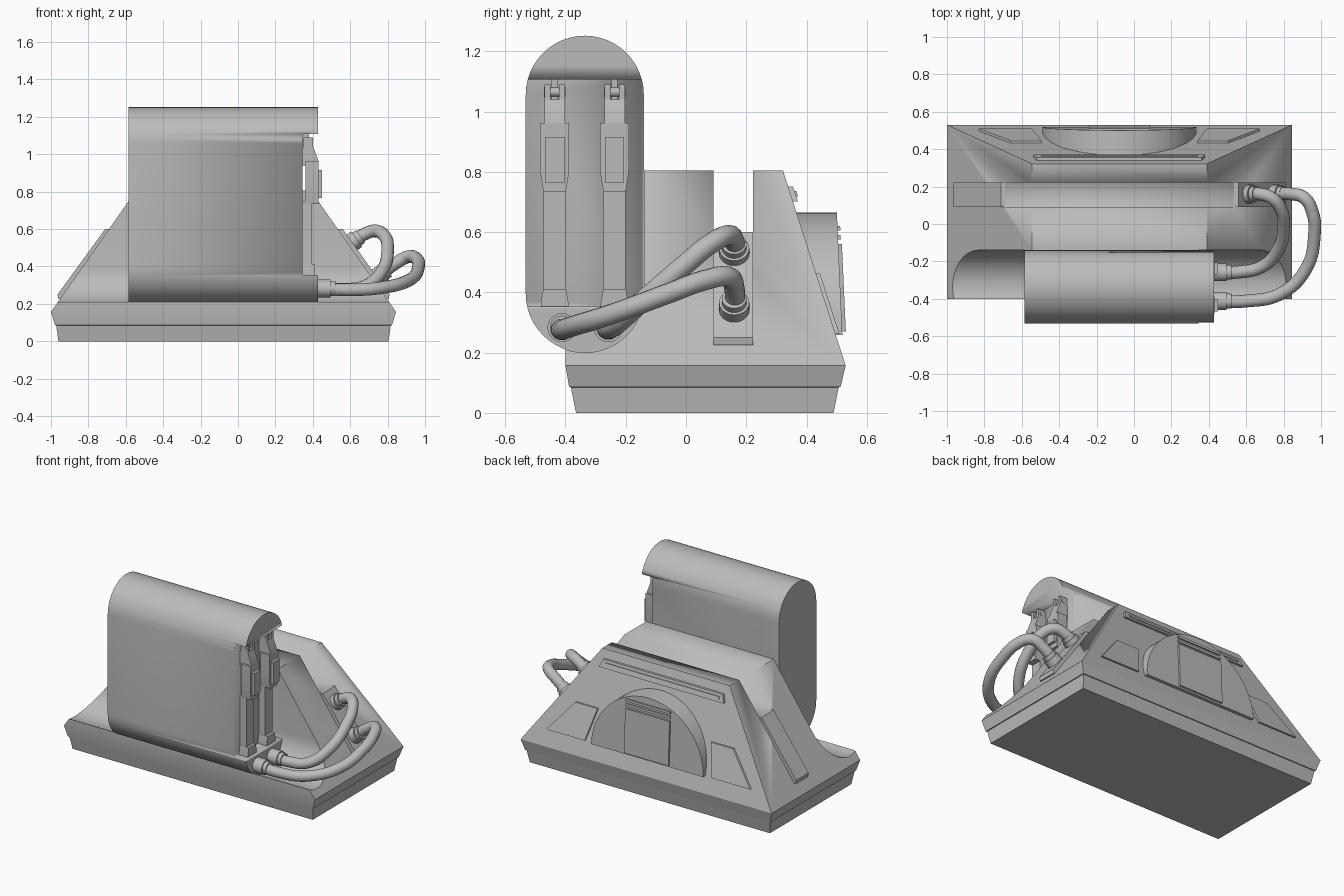
import bpy, bmesh, math
from mathutils import Vector

old = bpy.data.objects.get("Cube")
if old:
    bpy.data.objects.remove(old)

grey = bpy.data.materials.new("plain_grey")
grey.use_nodes = True
grey.diffuse_color = (0.5, 0.5, 0.5, 1)
grey.node_tree.nodes["Principled BSDF"].inputs["Base Color"].default_value = (0.5, 0.5, 0.5, 1)


def select(ob):
    bpy.ops.object.select_all(action='DESELECT')
    ob.select_set(True)
    bpy.context.view_layer.objects.active = ob


def finish(name, bm):
    bmesh.ops.recalc_face_normals(bm, faces=bm.faces)
    me = bpy.data.meshes.new(name)
    bm.to_mesh(me)
    bm.free()
    me.materials.append(grey)
    ob = bpy.data.objects.new(name, me)
    bpy.context.collection.objects.link(ob)
    select(ob)
    bpy.ops.object.shade_smooth_by_angle(angle=math.radians(30))
    return ob


def skin(name, rings):
    """Join matching rings of points and close both ends."""
    bm = bmesh.new()
    rows = [[bm.verts.new(p) for p in ring] for ring in rings]
    n = len(rows[0])
    for a, b in zip(rows, rows[1:]):
        for i in range(n):
            bm.faces.new((a[i], a[(i + 1) % n], b[(i + 1) % n], b[i]))
    bm.faces.new(rows[0])
    bm.faces.new(rows[-1])
    return finish(name, bm)


def prism_x(name, yz, x0, x1):
    return skin(name, [[(x, y, z) for y, z in yz] for x in (x0, x1)])


def prism_y(name, xz, lo, hi):
    """Extrude along y; each end may be a number or a function of height."""
    ends = [e if callable(e) else (lambda z, e=e: e) for e in (lo, hi)]
    return skin(name, [[(x, e(z), z) for x, z in xz] for e in ends])


def rect(a0, a1, b0, b1):
    return [(a0, b0), (a1, b0), (a1, b1), (a0, b1)]


def cylinder(name, start, direction, radius, length, sides=24):
    d = Vector(direction).normalized()
    bm = bmesh.new()
    bmesh.ops.create_cone(bm, cap_ends=True, segments=sides, radius1=radius,
                          radius2=radius, depth=length)
    mat = d.to_track_quat('Z', 'Y').to_matrix().to_4x4()
    mat.translation = Vector(start) + d * length / 2
    bmesh.ops.transform(bm, matrix=mat, verts=bm.verts)
    return finish(name, bm)


def cut(ob, cutter):
    cutter.hide_render = True
    mod = ob.modifiers.new("cut", 'BOOLEAN')
    mod.operation = 'DIFFERENCE'
    mod.solver = 'EXACT'
    mod.object = cutter
    select(ob)
    bpy.ops.object.modifier_apply(modifier=mod.name)
    bpy.data.objects.remove(cutter)


def capsule(cy, r, z0, z1, n=24):
    pts = [(cy + r * math.cos(math.pi * i / n), z1 + r * math.sin(math.pi * i / n))
           for i in range(n + 1)]
    return pts + [(cy - r * math.cos(math.pi * i / n), z0 - r * math.sin(math.pi * i / n))
                  for i in range(n + 1)]


# Body: stepped base and tapering upper block
levels = [(0, -.96, .805, -.365, .49), (.085, -.972, .817, -.382, .507),
          (.086, -.978, .823, -.388, .513), (.157, -1, .845, -.4, .53),
          (.805, -.546, .39, -.4, .322)]
body = skin("body", [[(x, y, z) for x, y in rect(*lv)] for z, *lv in levels])
cut(body, prism_x("trough_cutter", capsule(-.336, .196, .396, 1.5), -1.3, 1.3))
cut(body, prism_x("notch_cutter", rect(.092, .222, .6, 1), -1.3, 1.3))

# Strip filling the notch and running down both flanks
prism_y("flank_strip", [(-.71, .6), (-.965, .25), (-.96, .225), (.805, .225),
                        (.81, .25), (.56, .6)], .092, .222)

# Tower with a recess in its left side
tower = prism_x("tower", capsule(-.336, .196, .396, 1.056), -.585, .427)
cut(tower, prism_x("recess_cutter", rect(-.7, 0, .353, 1.107), .345, .7))

# Clamps in the recess
for tag, y in (("front", -.436), ("back", -.237)):
    def mirrored(half):
        return [(y + w, z) for w, z in half] + [(y - w, z) for w, z in reversed(half)]
    prism_x(tag + "_clamp_foot", mirrored([(.046, .353), (.046, .365), (.038, .412)]), .34, .41)
    prism_x(tag + "_clamp_shaft", mirrored([(.037, .4), (.037, .75)]), .34, .392)
    prism_x(tag + "_clamp_body", mirrored([(.037, .735), (.048, .8), (.048, .962)]), .36, .43)
    prism_x(tag + "_clamp_pad", mirrored([(.032, .765), (.032, .915)]), .42, .448)
    prism_y(tag + "_clamp_neck", [(.34, .94), (.43, .94), (.43, .965), (.402, 1.04), (.34, 1.04)],
            y - .034, y + .034)
    for side in (-1, 1):
        prism_y(tag + "_clamp_cheek", rect(.35, .402, 1.03, 1.09),
                y + side * .014, y + side * .034)
    prism_y(tag + "_clamp_link", rect(.34, .38, 1.03, 1.107), y - .01, y + .01)
    cylinder(tag + "_clamp_pin", (.375, y - .036, 1.065), (0, 1, 0), .016, .072, 16)


# Panels on the sloping back
def slope(offset):
    return lambda z: .53 - .321 * (z - .157) + offset


MID = -.078
prism_y("upper_bar", [(MID - .458, .702), (MID + .458, .702), (MID + .44, .752),
                      (MID - .44, .752)], slope(-.03), slope(.016))
prism_y("upper_bar_ridge", rect(MID - .42, MID + .42, .718, .736), slope(0), slope(.022))
for tag, s in (("right", -1), ("left", 1)):
    prism_y(tag + "_corner_panel", [(MID + s * x, z) for x, z in
            [(.75, .262), (.467, .262), (.417, .462), (.58, .462)]], slope(-.03), slope(.013))


# Arched housing with a centre panel and slats
def housing(offset):
    return lambda z: .519 - .045 * (z - .26) + offset


arch = [(MID + .412 * math.cos(math.pi * i / 40), .258 + .407 * math.sin(math.pi * i / 40))
        for i in range(41)]
prism_y("arched_housing", arch, slope(-.05), housing(0))
prism_y("housing_panel", rect(MID - .163, MID + .163, .27, .56), housing(-.02), housing(.012))
for z in (.575, .605):
    prism_y("housing_slat", rect(MID - .163, MID + .163, z, z + .016), housing(-.02), housing(.009))


# Hoses with collars at both ends
def hose(tag, points):
    cu = bpy.data.curves.new(tag + "_hose", 'CURVE')
    cu.dimensions = '3D'
    cu.bevel_depth = .034
    cu.bevel_resolution = 5
    cu.resolution_u = 8
    sp = cu.splines.new('BEZIER')
    sp.bezier_points.add(len(points) - 1)
    for bp, p in zip(sp.bezier_points, points):
        bp.co = p
        bp.handle_left_type = bp.handle_right_type = 'AUTO'
    cu.materials.append(grey)
    ob = bpy.data.objects.new(tag + "_hose", cu)
    bpy.context.collection.objects.link(ob)
    select(ob)
    bpy.ops.object.convert(target='MESH')
    bpy.ops.object.shade_smooth_by_angle(angle=math.radians(40))
    out = Vector((.82, 0, .57))
    first, last = Vector(points[0]), Vector(points[-1])
    cylinder(tag + "_tower_collar", first, (1, 0, 0), .048, .075)
    cylinder(tag + "_tower_sleeve", first, (1, 0, 0), .04, .1)
    cylinder(tag + "_flank_collar", last - out * .03, out, .05, .085)
    cylinder(tag + "_flank_sleeve", last - out * .03, out, .041, .11)


hose("front", [(.42, -.412, .283), (.6, -.412, .275), (.78, -.375, .288), (.92, -.24, .33),
               (.965, -.05, .4), (.955, .06, .44), (.91, .14, .452), (.84, .16, .415),
               (.735, .16, .335)])
hose("back", [(.42, -.258, .283), (.55, -.258, .278), (.68, -.23, .295), (.77, -.14, .375),
              (.8, 0, .495), (.785, .08, .56), (.735, .14, .59), (.67, .16, .57),
              (.59, .16, .515)])
